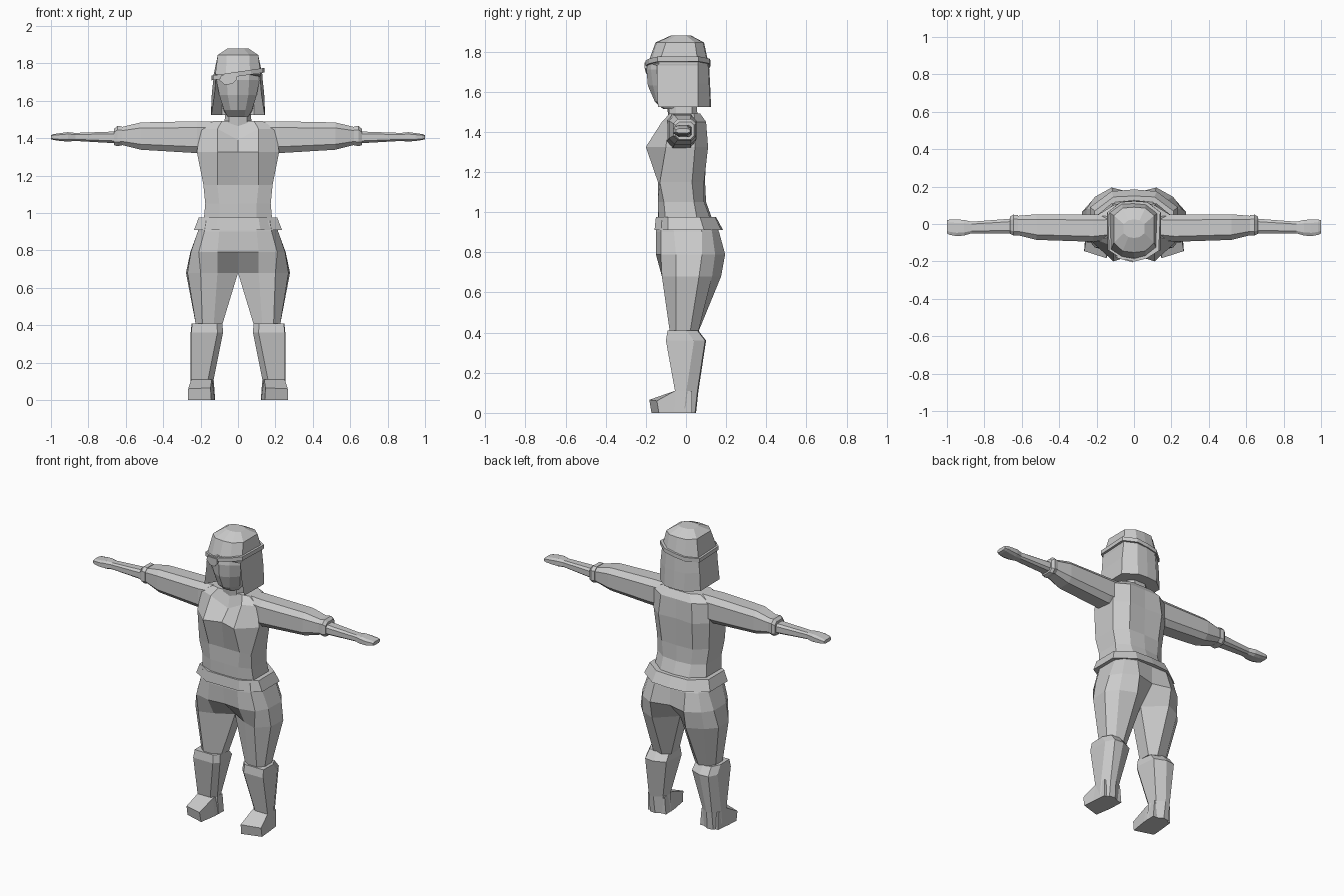
import bpy, bmesh
from mathutils import Vector

grey = bpy.data.materials.new("light grey")
grey.diffuse_color = (0.6, 0.6, 0.6, 1)


def loft(name, rings, closed=True, mirror=True):
    """Skin rings of 3D points, cap the ends, and mirror across x = 0."""
    bm = bmesh.new()
    vs = [[bm.verts.new(p) for p in r] for r in rings]
    n = len(vs[0])
    for a, b in zip(vs, vs[1:]):
        for i in range(n if closed else n - 1):
            j = (i + 1) % n
            bm.faces.new((a[i], a[j], b[j], b[i]))
    bm.faces.new(vs[0])
    bm.faces.new(vs[-1])
    if mirror:
        # drop walls lying on the centre plane before mirroring
        inner = [f for f in bm.faces if all(abs(v.co.x) < 1e-5 for v in f.verts)]
        bmesh.ops.delete(bm, geom=inner, context='FACES')
        geom = bm.verts[:] + bm.edges[:] + bm.faces[:]
        bmesh.ops.mirror(bm, geom=geom, axis='X', merge_dist=1e-4)
        bmesh.ops.remove_doubles(bm, verts=bm.verts[:], dist=1e-4)
    bmesh.ops.recalc_face_normals(bm, faces=bm.faces[:])
    me = bpy.data.meshes.new(name)
    bm.to_mesh(me)
    bm.free()
    me.materials.append(grey)
    ob = bpy.data.objects.new(name, me)
    bpy.context.collection.objects.link(ob)
    return ob


def level(z, *pts):
    return [Vector((x, y, z)) for x, y in pts]


def half(z, f, f1, s, s2, b1, b):
    """Half outline at height z from front centre to back centre."""
    return level(z, (0, f), f1, s, s2, b1, (0, b))


# torso with bust and sloping shoulders
torso = [
    half(.94, -.14, (.10, -.135), (.185, -.10), (.185, .06), (.10, .13), .14),
    half(1.05, -.14, (.10, -.14), (.175, -.11), (.175, .04), (.10, .09), .10),
    half(1.15, -.14, (.11, -.14), (.185, -.13), (.185, .03), (.11, .09), .095),
    half(1.325, -.165, (.11, -.20), (.22, -.10), (.20, .045), (.12, .11), .10),
    half(1.45, -.10, (.11, -.12), (.20, -.085), (.20, .045), (.11, .10), .10),
    half(1.492, -.08, (.085, -.08), (.13, -.07), (.13, .04), (.07, .07), .07),
]
torso[4][0].z = 1.39      # neckline notch
loft("torso", torso, closed=False)

# collar and neck
loft("neck", [
    half(1.46, -.085, (.05, -.08), (.075, -.05), (.075, .03), (.04, .06), .06),
    half(1.56, -.10, (.045, -.09), (.065, -.05), (.065, .03), (.04, .05), .05),
], closed=False)

# belt
loft("belt", [
    half(.91, -.157, (.12, -.157), (.235, -.09), (.235, .09), (.12, .175), .185),
    half(.975, -.15, (.11, -.15), (.21, -.09), (.21, .07), (.11, .145), .15),
], closed=False)

# hips and thighs, split below the crotch
loft("trousers", [
    level(.96, (0, -.145), (.09, -.145), (.17, -.12), (.20, -.07),
          (.20, .06), (.16, .11), (.10, .135), (0, .14)),
    level(.90, (0, -.15), (.10, -.15), (.18, -.125), (.215, -.06),
          (.215, .08), (.18, .13), (.11, .165), (0, .165)),
    level(.79, (0, -.14), (.11, -.15), (.21, -.125), (.252, -.05),
          (.255, .08), (.21, .145), (.12, .195), (0, .165)),
    level(.68, (0, -.03), (.11, -.09), (.20, -.12), (.27, -.05),
          (.278, .065), (.22, .13), (.12, .175), (0, .06)),
    level(.40, (.085, -.05), (.13, -.08), (.19, -.08), (.225, -.05),
          (.225, .02), (.19, .06), (.13, .06), (.085, .03)),
])

# boot shafts with cuffs
def shaft(z, x0, x1, y0, y1):
    m = (x0 + x1) / 2
    return level(z, (x0, y0 + .03), (x0 + .03, y0), (x1, y0), (x1 + .003, y1 - .06),
                 (x1 - .025, y1 - .005), (m, y1), (x0 + .012, y1 - .03))

loft("boot_shaft", [
    shaft(0, .122, .25, -.055, .05),
    shaft(.11, .13, .25, -.055, .062),
    shaft(.36, .08, .25, -.10, .10),
    shaft(.41, .083, .245, -.092, .062),
])

# feet: wedge from ankle to toe
loft("foot", [
    [(.122, .03, 0), (.25, .03, 0), (.25, .03, .11), (.132, .03, .11)],
    [(.125, -.06, 0), (.26, -.06, 0), (.25, -.055, .11), (.14, -.055, .11)],
    [(.143, -.172, 0), (.266, -.135, 0), (.266, -.145, .06), (.147, -.183, .065)],
])


def section(x, y0, y1, z0, z1, c=.2):
    """Chamfered rectangular arm section at distance x."""
    dy, dz = (y1 - y0) * c, (z1 - z0) * c
    return [Vector((x, y, z)) for y, z in (
        (y0 + dy, z0), (y1 - dy, z0), (y1, z0 + dz), (y1, z1 - dz),
        (y1 - dy, z1), (y0 + dy, z1), (y0, z1 - dz), (y0, z0 + dz))]

# sleeves, cuffs, forearms with hands
loft("sleeve", [
    section(.10, -.08, .05, 1.33, 1.49),
    section(.22, -.095, .05, 1.32, 1.49),
    section(.52, -.085, .052, 1.338, 1.484),
    section(.64, -.055, .042, 1.368, 1.455)])
loft("cuff", [
    section(.62, -.062, .047, 1.362, 1.463),
    section(.645, -.062, .05, 1.357, 1.465),
    section(.662, -.052, .04, 1.363, 1.45)])
loft("forearm_and_hand", [
    section(.64, -.05, .03, 1.372, 1.436),
    section(.87, -.05, .012, 1.385, 1.428),
    section(.91, -.062, .022, 1.382, 1.432),
    section(.95, -.065, .024, 1.385, 1.427),
    section(.985, -.058, .024, 1.39, 1.422),
    section(1.0, -.05, .02, 1.394, 1.416)])

# face
loft("face", [
    half(1.515, -.115, (.035, -.105), (.055, -.07), (.06, .0), (.03, .04), .04),
    half(1.55, -.155, (.04, -.145), (.075, -.09), (.08, .0), (.04, .05), .05),
    half(1.63, -.19, (.055, -.165), (.10, -.12), (.10, .0), (.05, .05), .05),
    half(1.71, -.197, (.06, -.175), (.115, -.13), (.11, .0), (.05, .05), .05),
    half(1.76, -.185, (.06, -.17), (.115, -.12), (.11, .0), (.05, .05), .05),
], closed=False)

# hair: crown overhangs the face, lower part is recessed behind it
loft("hair", [
    half(1.525, -.03, (.085, -.04), (.142, -.14), (.145, .06), (.07, .12), .125),
    half(1.64, -.03, (.085, -.05), (.125, -.145), (.14, .06), (.07, .115), .12),
    half(1.73, -.03, (.085, -.05), (.118, -.145), (.13, .06), (.065, .11), .115),
    half(1.74, -.19, (.065, -.175), (.122, -.135), (.13, .06), (.065, .108), .112),
    half(1.845, -.152, (.06, -.145), (.108, -.10), (.108, .045), (.06, .085), .09),
    half(1.88, -.075, (.03, -.07), (.055, -.05), (.055, .0), (.03, .02), .025),
], closed=False)

# tilted eye band and patch
def band_ring(z, grow):
    h = half(z, -.197, (.068, -.18), (.13, -.14), (.138, .062), (.07, .115), .12)
    ring = h + [Vector((-p.x, p.y, p.z)) for p in h[-2:0:-1]]
    return [Vector((p.x * grow, p.y * grow, z + .15 * p.x)) for p in ring]

loft("eye_band", [band_ring(1.73, 1.02), band_ring(1.755, 1.02)], mirror=False)

patch = ((-.005, 1.745), (-.09, 1.735), (-.10, 1.71), (-.07, 1.685),
         (-.03, 1.69), (-.005, 1.715))
loft("eye_patch", [[(x, -.205 - .28 * x - d, z) for x, z in patch]
                   for d in (-.012, .002)], mirror=False)
